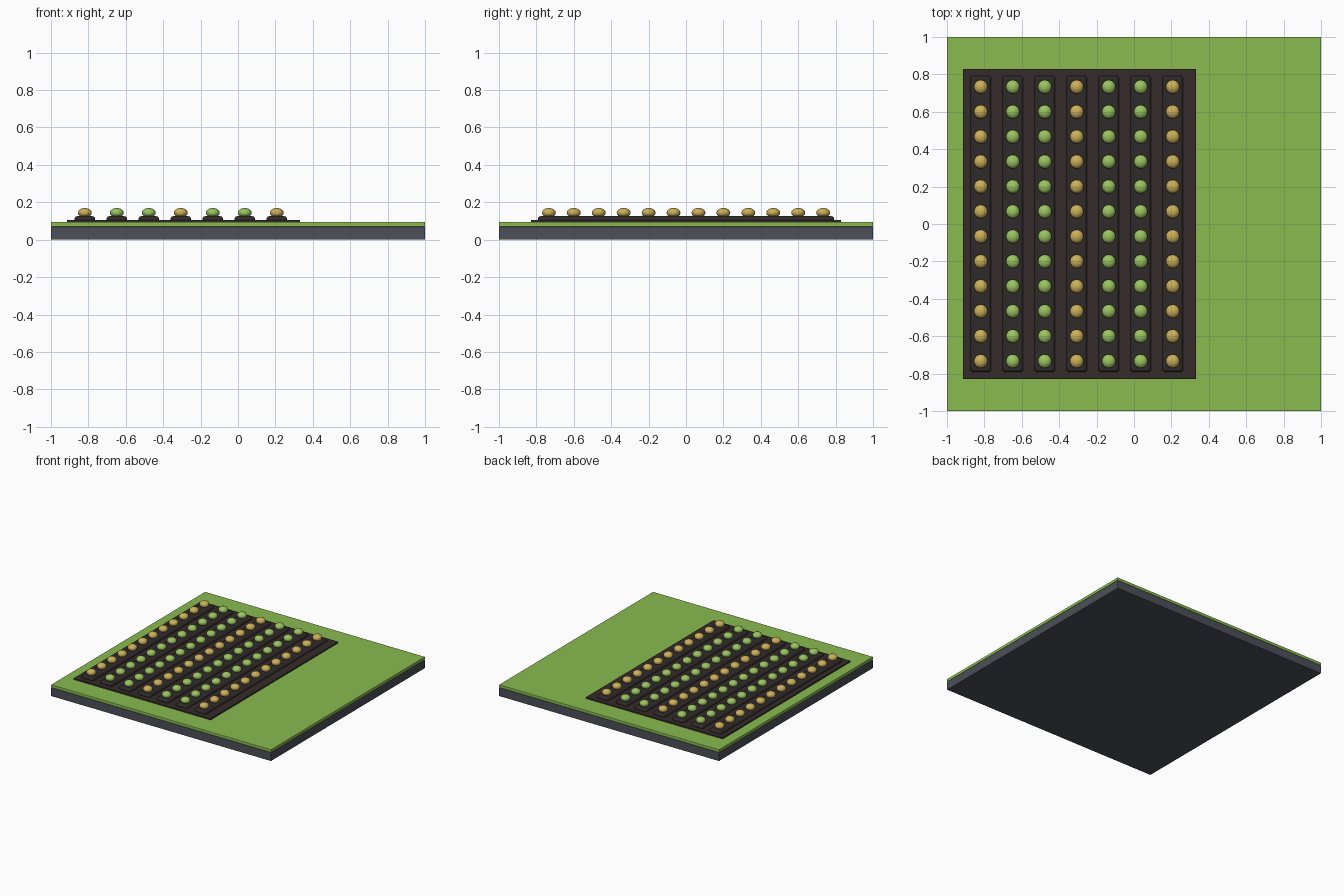
import bpy

if "Cube" in bpy.data.objects:
    bpy.data.objects.remove(bpy.data.objects["Cube"])


def material(name, rgb):
    m = bpy.data.materials.new(name)
    m.diffuse_color = (*rgb, 1)
    m.use_nodes = True
    m.node_tree.nodes["Principled BSDF"].inputs["Base Color"].default_value = m.diffuse_color
    return m


STONE = material("slate", (0.075, 0.08, 0.1))
GRASS = material("grass", (0.25, 0.5, 0.08))
SOIL = material("soil", (0.035, 0.025, 0.023))
MOUND = material("mound_soil", (0.03, 0.024, 0.023))
GOLD = material("gold_crop", (0.6, 0.43, 0.1))
GREEN = material("green_crop", (0.33, 0.55, 0.12))


def box(name, x0, x1, y0, y1, z0, z1, mat, bevel=0.0, segments=2):
    bpy.ops.mesh.primitive_cube_add(size=1, location=((x0 + x1) / 2, (y0 + y1) / 2, (z0 + z1) / 2))
    o = bpy.context.object
    o.name = name
    o.scale = (x1 - x0, y1 - y0, z1 - z0)
    bpy.ops.object.transform_apply(location=False, rotation=False, scale=True)
    o.data.materials.append(mat)
    if bevel:
        b = o.modifiers.new("bevel", 'BEVEL')
        b.width = bevel
        b.segments = segments
    return o


# Ground tile: slate slab with a turf layer
box("base_slab", -1, 1, -1, 1, 0, 0.07, STONE, 0.004)
box("grass_layer", -1, 1, -1, 1, 0.07, 0.095, GRASS, 0.004)

# Tilled field
box("soil_bed", -0.915, 0.332, -0.83, 0.83, 0.09, 0.106, SOIL, 0.004)

# Shared crop meshes: slightly flattened balls
crops = {}
for key, mat in (("gold", GOLD), ("green", GREEN)):
    bpy.ops.mesh.primitive_uv_sphere_add(segments=16, ring_count=10, radius=1)
    o = bpy.context.object
    o.scale = (0.037, 0.037, 0.026)
    bpy.ops.object.transform_apply(location=False, rotation=False, scale=True)
    bpy.ops.object.shade_smooth()
    o.data.materials.append(mat)
    crops[key] = o.data
    bpy.data.objects.remove(o)

# Seven raised rows with twelve crops each
for i in range(7):
    x = -0.819 + i * 0.171
    box(f"soil_row_{i + 1}", x - 0.055, x + 0.055, -0.792, 0.792, 0.096, 0.126, MOUND, 0.016, 3)
    key = "gold" if i % 3 == 0 else "green"
    for j in range(12):
        crop = bpy.data.objects.new(f"{key}_crop_{i + 1}_{j + 1}", crops[key])
        crop.location = (x, (j - 5.5) * 2 / 15, 0.144)
        bpy.context.collection.objects.link(crop)
